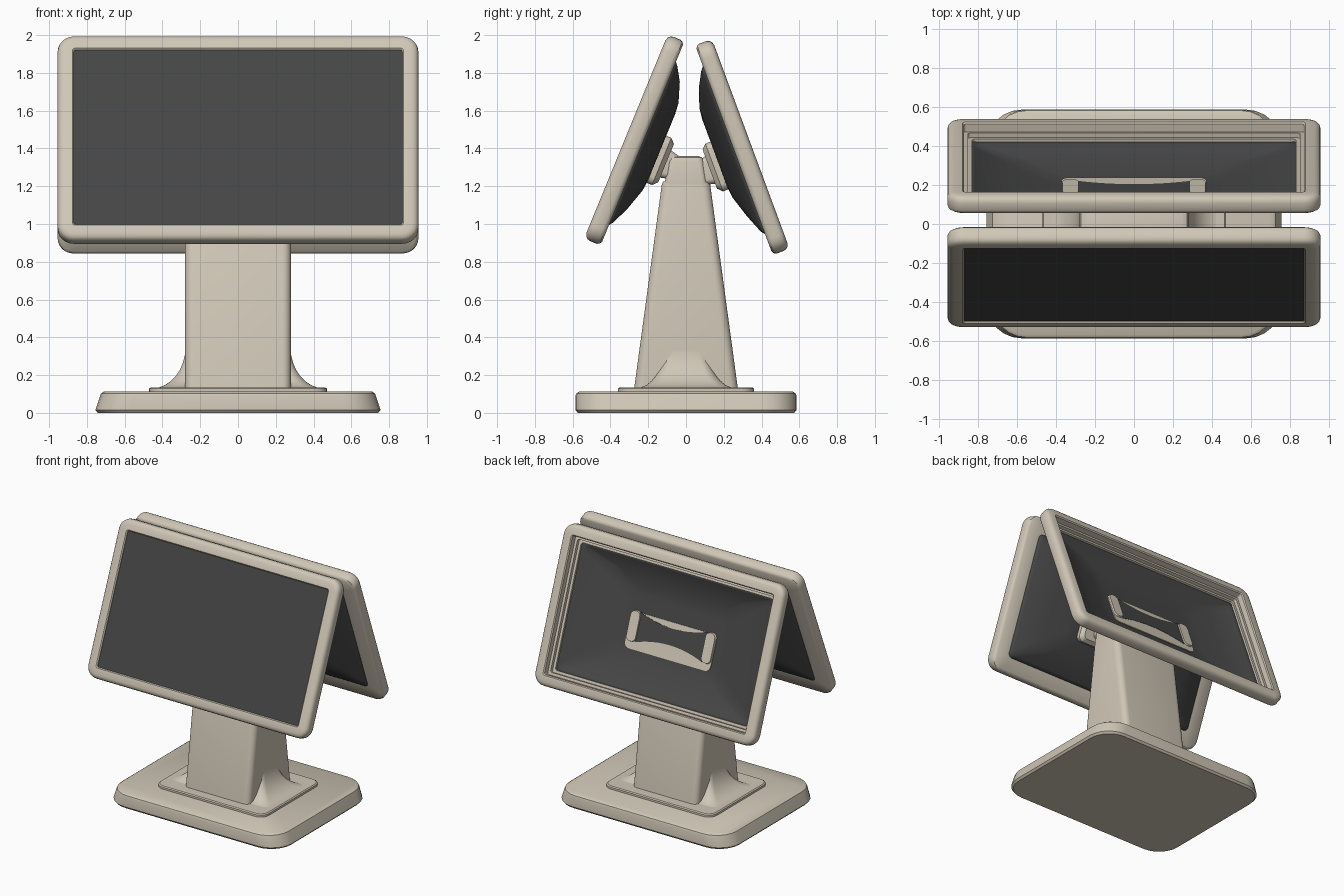
import bpy, bmesh, math
from mathutils import Matrix, Vector

if "Cube" in bpy.data.objects:
    bpy.data.objects.remove(bpy.data.objects["Cube"])


def material(name, rgb):
    m = bpy.data.materials.new(name)
    m.diffuse_color = (*rgb, 1)
    m.use_nodes = True
    m.node_tree.nodes["Principled BSDF"].inputs["Base Color"].default_value = m.diffuse_color
    return m


BEIGE = material("warm beige plastic", (0.63, 0.57, 0.47))
DARK = material("dark grey", (0.06, 0.06, 0.06))


def ring(hx, hv, r, d, axis="z", cx=0, cv=0, n=6):
    """Rounded rectangle at depth d along the axis."""
    pts = []
    for k, (sx, sv) in enumerate([(1, 1), (-1, 1), (-1, -1), (1, -1)]):
        for i in range(n + 1):
            a = math.pi / 2 * (k + i / n)
            p = cx + sx * (hx - r) + r * math.cos(a)
            q = cv + sv * (hv - r) + r * math.sin(a)
            pts.append(Vector((p, q, d) if axis == "z" else (p, d, q)))
    return pts


def loft(name, rings, mat, caps=(True, True), closed=False, matrix=None, thick=0):
    bm = bmesh.new()
    vs = [[bm.verts.new(p) for p in r] for r in rings]
    n = len(vs[0])
    pairs = list(zip(vs, vs[1:])) + ([(vs[-1], vs[0])] if closed else [])
    for a, b in pairs:
        for i in range(n):
            j = (i + 1) % n
            bm.faces.new((a[i], a[j], b[j], b[i]))
    if not closed:
        if caps[0]:
            bm.faces.new(vs[0])
        if caps[1]:
            bm.faces.new(vs[-1])
    bmesh.ops.recalc_face_normals(bm, faces=bm.faces)
    me = bpy.data.meshes.new(name)
    bm.to_mesh(me)
    bm.free()
    me.materials.append(mat)
    ob = bpy.data.objects.new(name, me)
    bpy.context.collection.objects.link(ob)
    if matrix:
        ob.matrix_world = matrix
    bpy.ops.object.select_all(action="DESELECT")
    ob.select_set(True)
    bpy.context.view_layer.objects.active = ob
    bpy.ops.object.shade_smooth_by_angle(angle=math.radians(35))
    if thick:
        s = ob.modifiers.new("thickness", "SOLIDIFY")
        s.thickness = thick
        s.offset = 0
    return ob


# Base slab, sloped on its short ends
loft("base", [ring(.742, .573, .17, 0), ring(.755, .585, .18, .015),
              ring(.73, .585, .18, .09), ring(.725, .58, .175, .103),
              ring(.71, .565, .16, .113)], BEIGE)

# Thin foot plate under the column
loft("foot_plate", [ring(.47, .36, .07, .11), ring(.47, .36, .07, .128),
                    ring(.462, .352, .065, .135)], BEIGE)

# Concave flare on the column sides
flare = []
for i in range(9):
    t = math.pi / 2 * i / 8
    flare.append(ring(.455 - .177 * math.sin(t), .27 - .155 * math.sin(t), .05,
                      .13 + .22 * (1 - math.cos(t))))
loft("column_flare", flare, BEIGE)

# Tapered column and its cap
loft("column", [ring(.28, .275, .045, .125), ring(.28, .128, .045, 1.21),
                ring(.275, .12, .04, 1.225)], BEIGE)
loft("column_cap", [ring(.28, .115, .03, 1.2), ring(.28, .095, .03, 1.33),
                    ring(.272, .085, .025, 1.352), ring(.25, .065, .02, 1.36)], BEIGE)


def screen(side, y, z, tilt, turn, hh, panel):
    """Tilted display; local -y is the viewing side, y = 0 its outer face."""
    m = (Matrix.Translation((0, y, z)) @ Matrix.Rotation(turn, 4, "Z")
         @ Matrix.Rotation(-math.radians(tilt), 4, "X"))
    b = hh - .5  # border of the opening

    def R(inset, r, d):
        return ring(.955 - inset, hh - inset, r, d, "y")

    # Bezel with rounded outer edges and an inner ledge
    loft(side + "_bezel", [
        R(.085, .012, .008), R(.078, .015, 0), R(.032, .06, 0), R(.014, .072, .007),
        R(.004, .082, .018), R(0, .085, .034), R(0, .085, .072), R(.006, .08, .086),
        R(.02, .07, .095), R(.125, .02, .095), R(.125, .02, .075), R(.105, .015, .075),
        R(.105, .015, .05), R(.085, .012, .05)], BEIGE, closed=True, matrix=m)
    # Dished rear shell
    loft(side + "_rear_shell", [
        R(.115, .03, .088), R(.14, .04, .108),
        ring(.62, .36, .08, .15, "y", cv=.015),
        ring(.46, .25, .08, .186, "y", cv=.02),
        ring(.40, .19, .08, .192, "y", cv=.02)], DARK,
        caps=(False, True), matrix=m, thick=.008)
    # Mount block and hinge neck
    loft(side + "_mount", [
        ring(.37, .135, .04, .18, "y", cv=-.05), ring(.37, .135, .04, .225, "y", cv=-.05),
        ring(.345, .11, .03, .25, "y", cv=-.05)], BEIGE, matrix=m)
    loft(side + "_hinge_neck", [
        ring(.27, .08, .03, .24, "y", cv=-.055),
        ring(.27, .065, .03, .3, "y", cv=-.055)], BEIGE, matrix=m)
    if panel:
        # Display glass
        loft(side + "_display", [R(.082, .012, .012), R(.082, .012, .03)], DARK, matrix=m)
    else:
        # Mount ends showing through the shell, with a waisted cover between
        for s, nm in ((-1, "left"), (1, "right")):
            loft(f"{side}_mount_tab_{nm}", [
                ring(.045, .115, .04, .19, "y", cx=s * .325, cv=-.02),
                ring(.04, .11, .035, .168, "y", cx=s * .325, cv=-.02)], BEIGE, matrix=m)
        xs = [-.29 + .58 * i / 12 for i in range(13)]

        def waist(x):
            return .06 + .05 * (x / .29) ** 2
        rings = []
        for d in (.19, .178):
            rings.append([Vector((x, d, -.02 + waist(x))) for x in xs]
                         + [Vector((x, d, -.02 - waist(x))) for x in reversed(xs)])
        loft(side + "_hinge_cover", rings, DARK, matrix=m)


screen("front", -.318, 1.463, 22.3, 0, .584, True)
screen("rear", .343, 1.424, 20.3, math.pi, .592, False)
